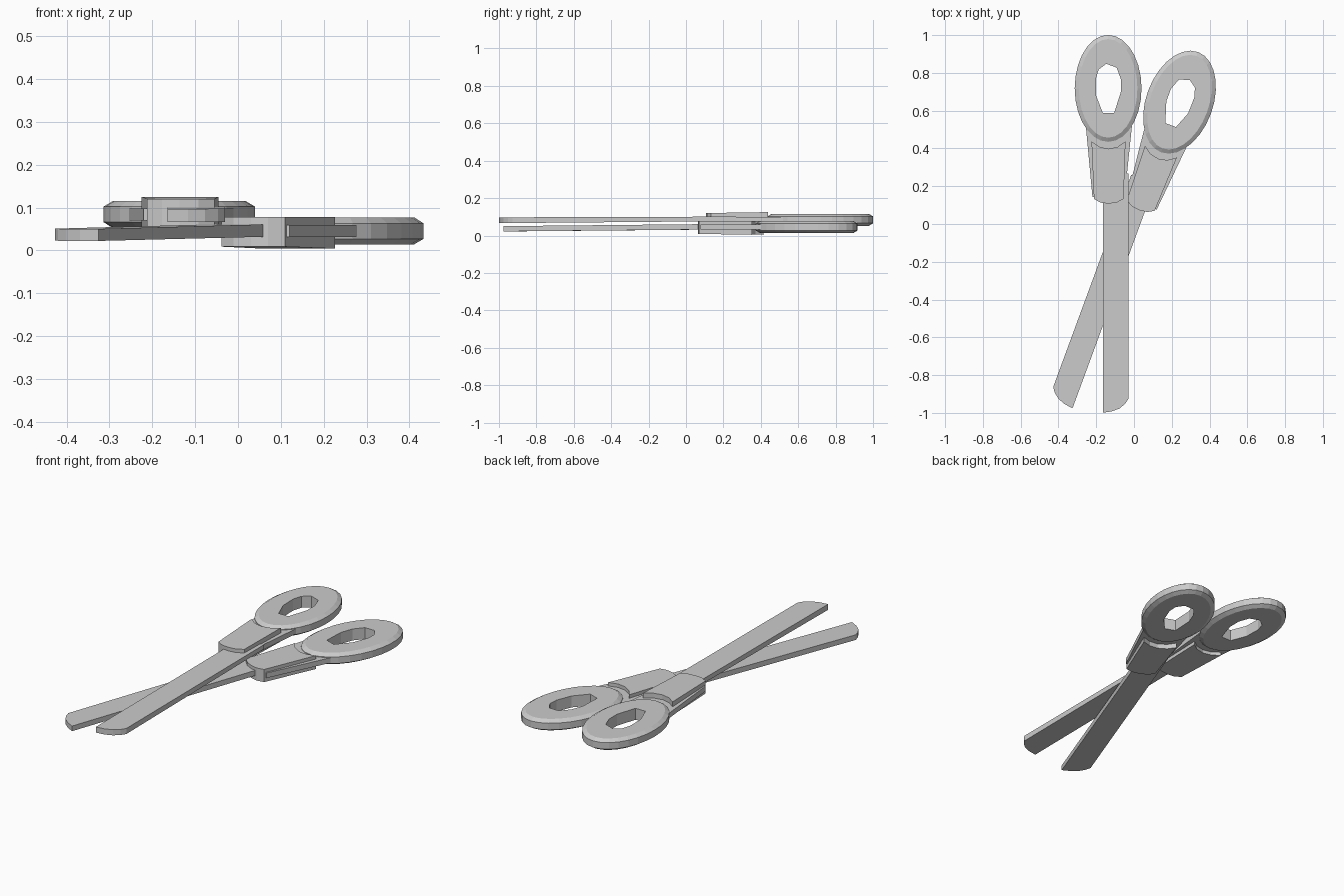
import bpy, bmesh
from math import sin, cos, pi, radians
from mathutils import Matrix

cube = bpy.data.objects.get("Cube")
if cube:
    bpy.data.objects.remove(cube, do_unlink=True)

grey = bpy.data.materials.new("light_grey")
grey.use_nodes = True
grey.diffuse_color = (0.6, 0.6, 0.6, 1)
grey.node_tree.nodes["Principled BSDF"].inputs["Base Color"].default_value = (0.6, 0.6, 0.6, 1)


def finish(bm, name, place):
    bmesh.ops.recalc_face_normals(bm, faces=bm.faces[:])
    mesh = bpy.data.meshes.new(name)
    bm.to_mesh(mesh)
    bm.free()
    mesh.materials.append(grey)
    obj = bpy.data.objects.new(name, mesh)
    obj.matrix_world = place
    bpy.context.scene.collection.objects.link(obj)


def loop(bm, points, height):
    """Closed loop of vertices; height is a function of y."""
    return [bm.verts.new((x, y, height(y))) for x, y in points]


def walls(bm, a, b):
    n = len(a)
    for i in range(n):
        j = (i + 1) % n
        bm.faces.new((a[i], a[j], b[j], b[i]))


def ramp(front, back):
    """Linear height between two (y, z) points."""
    slope = (back[1] - front[1]) / (back[0] - front[0])
    return lambda y: front[1] + slope * (y - front[0])


def slab(name, points, low, high, place):
    bm = bmesh.new()
    a, b = loop(bm, points, low), loop(bm, points, high)
    walls(bm, a, b)
    caps = [bm.faces.new(a), bm.faces.new(b)]
    bmesh.ops.triangulate(bm, faces=caps)
    finish(bm, name, place)


def ellipse(rx, ry, n=28):
    return [(rx * cos(2 * pi * i / n), ry * sin(2 * pi * i / n)) for i in range(n)]


HOLE = [(-.065, .05), (-.05, .10), (-.01, .13), (.045, .11), (.067, .05),
        (.067, -.02), (.032, -.13), (-.028, -.13), (-.063, -.04)]


def finger_ring(name, place):
    bm = bmesh.new()
    # Bevelled outer rim
    rim = [loop(bm, ellipse(.177 - d, .283 - d), lambda y, z=z: z)
           for d, z in ((.022, -.032), (0, -.018), (0, .018), (.022, .031))]
    for a, b in zip(rim, rim[1:]):
        walls(bm, a, b)
    # Angular finger hole
    bore = [loop(bm, HOLE, lambda y, z=z: z) for z in (-.032, .031)]
    walls(bm, *bore)
    # Flat top and bottom between rim and hole
    for outer, inner in ((rim[0], bore[0]), (rim[-1], bore[1])):
        edges = [bm.edges.get((l[i - 1], l[i])) for l in (outer, inner) for i in range(len(l))]
        bmesh.ops.triangle_fill(bm, use_beauty=True, use_dissolve=False, edges=edges)
    finish(bm, name, place)


BLADE = [(-.028, -.45), (-.028, -1.717), (.02, -1.71), (.06, -1.695),
         (.09, -1.67), (.107, -1.645), (.107, -.45)]
GRIP = [(-.088, -.28), (-.075, -.585), (-.04, -.605), (0, -.61), (.045, -.605),
        (.082, -.585), (.092, -.28), (.05, -.31), (0, -.32), (-.045, -.31)]
CORE = [(-.118, -.2), (-.083, -.575), (.087, -.575), (.126, -.2)]


def half(side, place, tip, heel):
    finger_ring(side + "_finger_ring", place)
    # Wide core joining grip and ring
    slab(side + "_grip_core", CORE, lambda y: -.014, lambda y: .014, place)
    # Thick grip, rising slightly toward the ring
    slab(side + "_grip", GRIP, lambda y: -.033, ramp((-.61, .036), (-.28, .041)), place)
    # Gently sloping blade
    slab(side + "_blade", BLADE, ramp((-1.717, tip[0]), (-.45, heel[0])),
         ramp((-1.717, tip[1]), (-.45, heel[1])), place)


half("upper", Matrix.Translation((-.137, .718, .084)), (-.018, .013), (-.007, .017))
# The other half is turned over and swung open
turned = (Matrix.Translation((.241, .645, .045)) @ Matrix.Rotation(radians(-20.2), 4, 'Z')
          @ Matrix.Rotation(pi, 4, 'Y'))
half("lower", turned, (-.005, .023), (-.017, .012))
